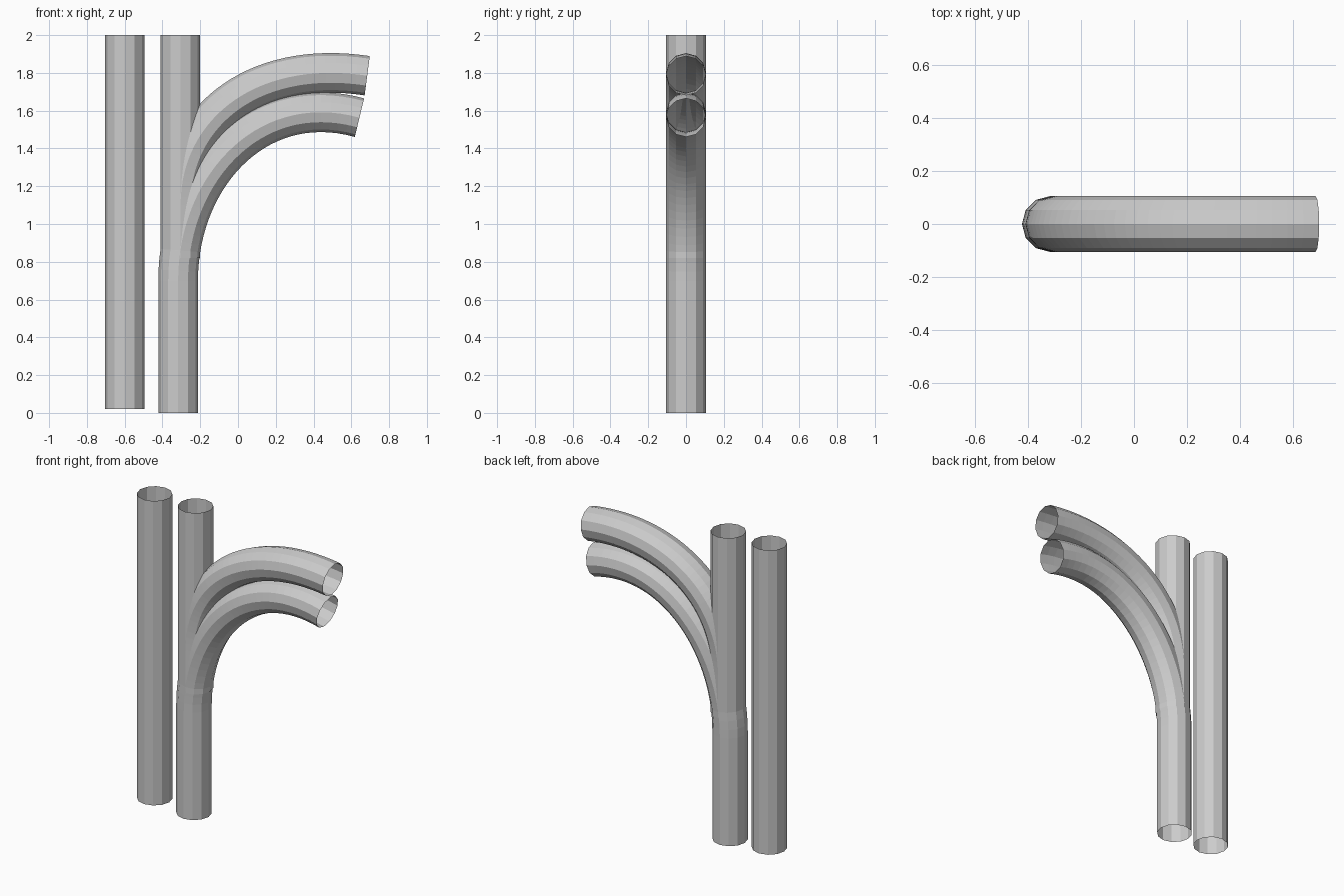
import bpy
import bmesh
from math import cos, sin, pi
from mathutils import Vector, geometry

if "Cube" in bpy.data.objects:
    bpy.data.objects.remove(bpy.data.objects["Cube"])

R = 0.105
SIDES = 12


def tube(name, path):
    """Sweep an open 12-sided ring along a list of (x, z) points in the y = 0 plane."""
    pts = [Vector((p[0], 0, p[1])) for p in path]
    bm = bmesh.new()
    rings = []
    for i, p in enumerate(pts):
        if i == 0:
            t = pts[1] - p
        elif i == len(pts) - 1:
            t = p - pts[i - 1]
        else:
            t = (pts[i + 1] - p).normalized() + (p - pts[i - 1]).normalized()
        t.normalize()
        n = Vector((t.z, 0, -t.x))
        y = Vector((0, 1, 0))
        rings.append([bm.verts.new(p + R * (cos(a) * n + sin(a) * y))
                      for a in (2 * pi * k / SIDES for k in range(SIDES))])
    for a, b in zip(rings, rings[1:]):
        for k in range(SIDES):
            j = (k + 1) % SIDES
            bm.faces.new((a[k], a[j], b[j], b[k]))
    mesh = bpy.data.meshes.new(name)
    bm.to_mesh(mesh)
    bm.free()
    ob = bpy.data.objects.new(name, mesh)
    bpy.context.collection.objects.link(ob)
    return ob


def bend(p0, p1, p2, p3, n=32):
    v = [Vector((x, 0, z)) for x, z in (p0, p1, p2, p3)]
    return [(q.x, q.z) for q in geometry.interpolate_bezier(*v, n)]


# Separate straight pipe
tube("side_pipe", [(-0.60, 0.02), (-0.60, 2.0)])

# Straight continuation of the branching pipe
tube("main_pipe", [(-0.305, 0.82), (-0.305, 2.0)])

# Lower branch: vertical foot, then a sweep to the right
tube("lower_branch", [(-0.317, 0.0)] +
     bend((-0.317, 0.70), (-0.317, 1.25), (0.10, 1.713), (0.643, 1.563)))

# Upper branch leaving the main pipe
tube("upper_branch", bend((-0.304, 1.10), (-0.304, 1.55), (0.09, 1.875), (0.684, 1.785)))
